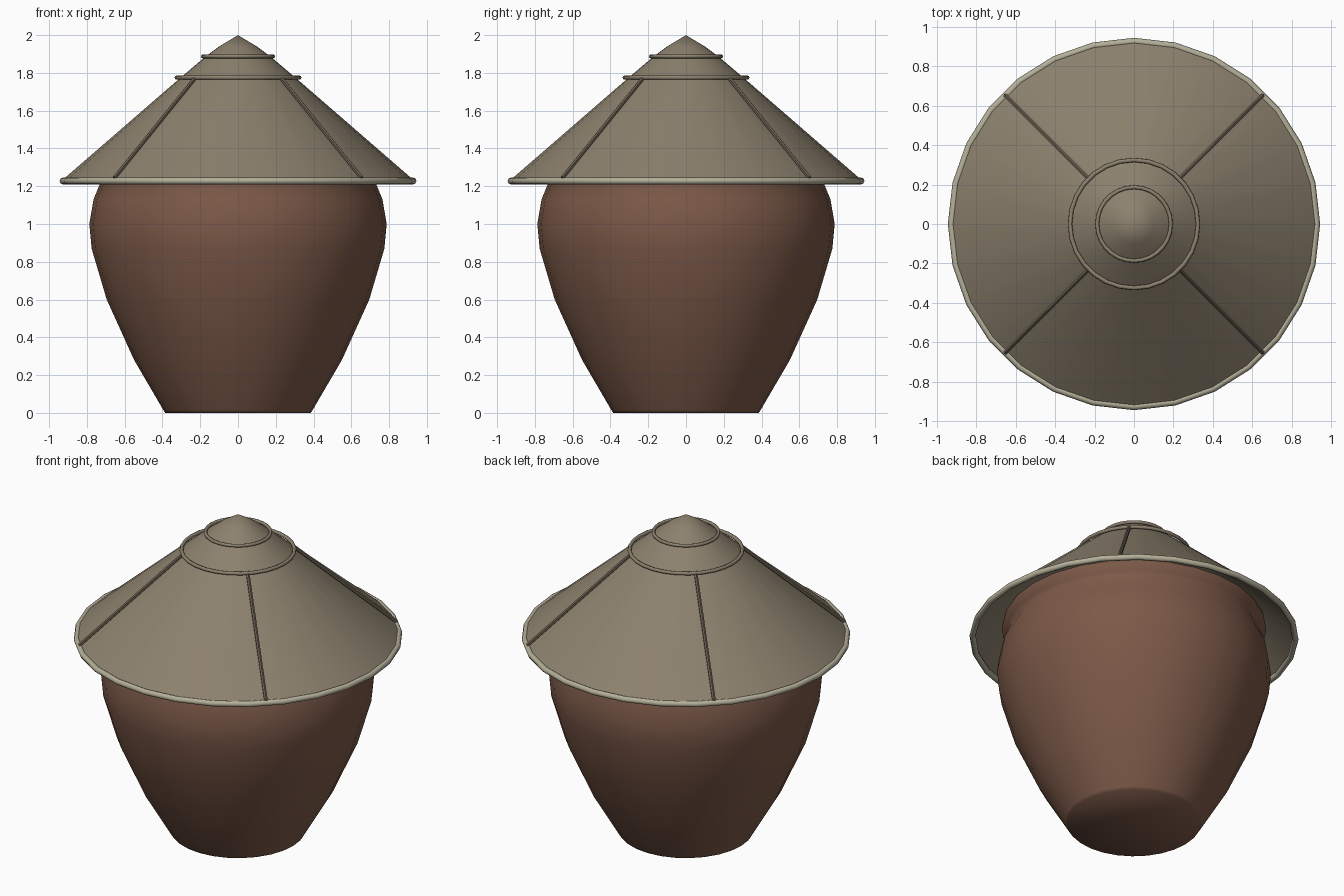
import bpy, math
from mathutils import Vector

cube = bpy.data.objects.get("Cube")
if cube:
    bpy.data.objects.remove(cube, do_unlink=True)

SIDES = 28


def material(name, colour):
    m = bpy.data.materials.new(name)
    m.use_nodes = True
    rgba = (*colour, 1)
    m.diffuse_color = rgba
    node = next(n for n in m.node_tree.nodes if n.type == 'BSDF_PRINCIPLED')
    node.inputs["Base Color"].default_value = rgba
    node.inputs["Roughness"].default_value = 0.9
    return m


clay = material("brown clay", (0.20, 0.10, 0.065))
straw = material("grey straw", (0.265, 0.22, 0.155))
cane = material("pale cane", (0.46, 0.43, 0.32))
twig = material("dark twig", (0.15, 0.12, 0.085))


def finish(obj, name, mat, angle=180):
    obj.name = name
    obj.data.materials.append(mat)
    bpy.ops.object.select_all(action='DESELECT')
    obj.select_set(True)
    bpy.context.view_layer.objects.active = obj
    if angle >= 180:
        bpy.ops.object.shade_smooth()
    else:
        bpy.ops.object.shade_smooth_by_angle(angle=math.radians(angle))
    return obj


def lathe(name, profile, mat, angle=180):
    """Spin (radius, height) points, listed bottom to top, about z."""
    verts, rings, faces = [], [], []
    for r, z in profile:
        count = SIDES if r > 0 else 1
        rings.append([len(verts) + i for i in range(count)])
        for i in range(count):
            a = math.tau * i / SIDES
            verts.append((r * math.cos(a), r * math.sin(a), z))
    for low, high in zip(rings, rings[1:]):
        for i in range(SIDES):
            j = (i + 1) % SIDES
            quad = [low[i % len(low)], low[j % len(low)],
                    high[j % len(high)], high[i % len(high)]]
            faces.append(list(dict.fromkeys(quad)))
    mesh = bpy.data.meshes.new(name)
    mesh.from_pydata(verts, [], faces)
    obj = bpy.data.objects.new(name, mesh)
    bpy.context.collection.objects.link(obj)
    return finish(obj, name, mat, angle)


def hoop(name, radius, thickness, z, mat):
    bpy.ops.mesh.primitive_torus_add(
        major_radius=radius, minor_radius=thickness, major_segments=SIDES,
        minor_segments=8, location=(0, 0, z))
    return finish(bpy.context.object, name, mat)


# Jar with a flat base, narrow neck and flared lip
lathe("jar", [(0, 0), (0.385, 0), (0.395, 0.015), (0.55, 0.28), (0.695, 0.6),
              (0.775, 0.87), (0.787, 1.0), (0.765, 1.13), (0.728, 1.22),
              (0.735, 1.25), (0.76, 1.285), (0.755, 1.31), (0.70, 1.32),
              (0.66, 1.29), (0.66, 1.2), (0.70, 1.0), (0.62, 0.6),
              (0.34, 0.06), (0, 0.06)], clay, 75)

# Conical straw hat, open underneath
lathe("hat", [(0.927, 1.235), (0.31, 1.77), (0.18, 1.88),
              (0.1, 1.94), (0, 2.0)], straw)

# Hoops around the hat
hoop("hat_rim", 0.927, 0.018, 1.228, cane)
hoop("lower_hoop", 0.325, 0.011, 1.775, straw)
hoop("upper_hoop", 0.187, 0.01, 1.887, straw)

# Four diagonal ribs
for i in range(4):
    a = math.pi / 4 + i * math.pi / 2
    out = Vector((math.cos(a), math.sin(a), 0))
    top = out * 0.325 + Vector((0, 0, 1.77))
    foot = out * 0.925 + Vector((0, 0, 1.245))
    span = foot - top
    bpy.ops.mesh.primitive_cylinder_add(
        vertices=6, radius=0.011, depth=span.length, location=(top + foot) / 2,
        rotation=span.to_track_quat('Z', 'Y').to_euler())
    finish(bpy.context.object, "hat_rib_%d" % (i + 1), twig, 40)
